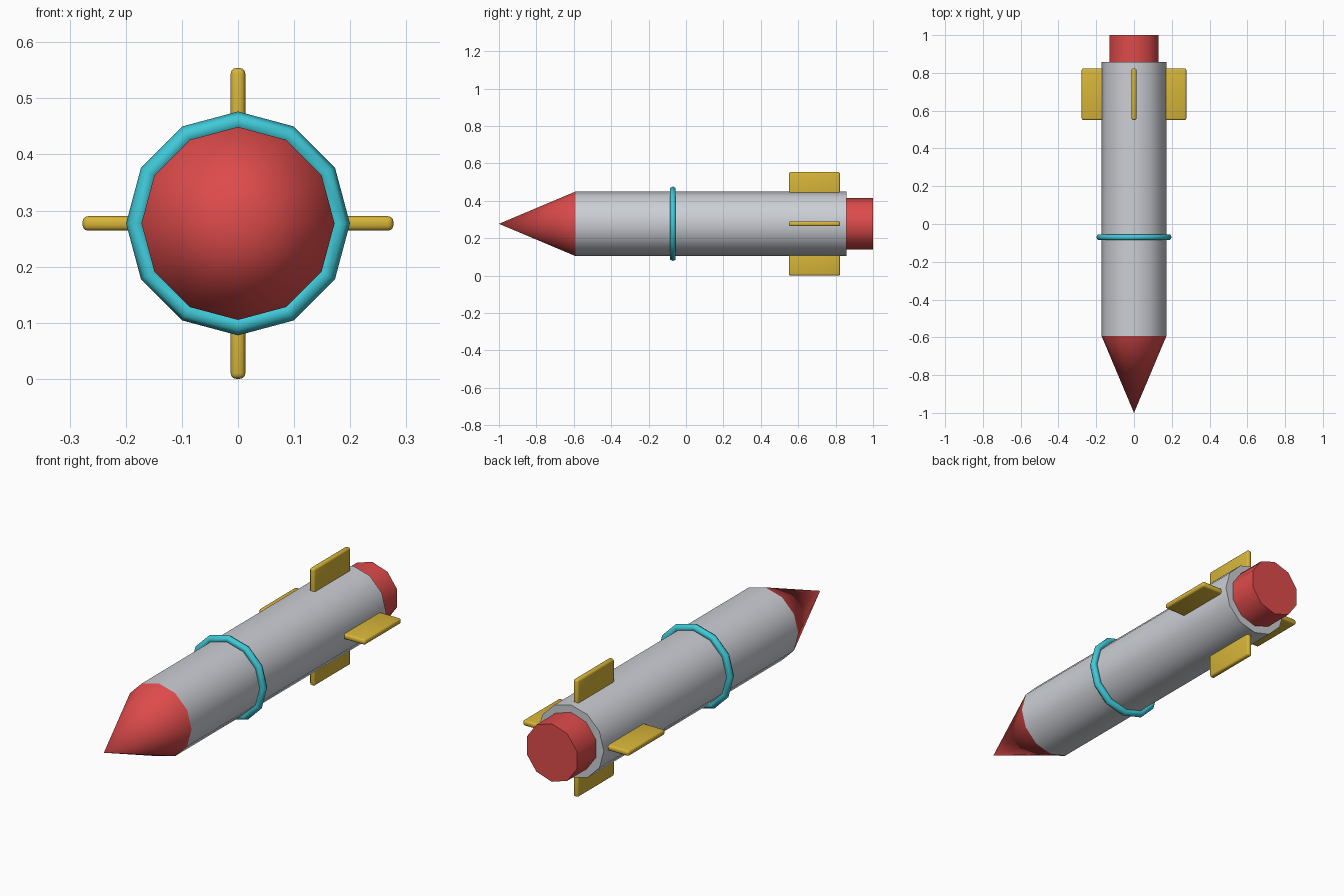
import bpy
import math

if "Cube" in bpy.data.objects:
    bpy.data.objects.remove(bpy.data.objects["Cube"])

AXIS_Z = 0.277          # height of the rocket's long axis
LIE_DOWN = (math.pi / 2, 0, 0)


def make_material(name, rgb):
    mat = bpy.data.materials.new(name)
    mat.use_nodes = True
    mat.diffuse_color = (*rgb, 1)
    mat.node_tree.nodes["Principled BSDF"].inputs["Base Color"].default_value = (*rgb, 1)
    return mat


red = make_material("red", (0.73, 0.07, 0.07))
grey = make_material("light grey", (0.60, 0.62, 0.66))
yellow = make_material("yellow", (0.68, 0.46, 0.04))
cyan = make_material("cyan", (0.05, 0.58, 0.68))


def finish(name, mat, angle):
    obj = bpy.context.object
    obj.name = obj.data.name = name
    obj.data.materials.append(mat)
    bpy.ops.object.shade_smooth_by_angle(angle=math.radians(angle))
    return obj


def tapered_tube(name, mat, sides, rear_radius, front_radius, front, rear):
    """Round part lying along y, from front to rear."""
    bpy.ops.mesh.primitive_cone_add(
        vertices=sides, radius1=rear_radius, radius2=front_radius,
        depth=rear - front, location=(0, (front + rear) / 2, AXIS_Z),
        rotation=LIE_DOWN)
    return finish(name, mat, 40)


# Fuselage, nose and engine
tapered_tube("body", grey, 12, 0.172, 0.172, -0.592, 0.858)
tapered_tube("nose_cone", red, 12, 0.172, 0, -1, -0.592)
tapered_tube("engine_nozzle", red, 10, 0.137, 0.137, 0.8, 1)

# Band around the body
bpy.ops.mesh.primitive_torus_add(
    major_segments=12, minor_segments=6, major_radius=0.182, minor_radius=0.0175,
    location=(0, -0.07, AXIS_Z), rotation=LIE_DOWN)
finish("body_ring", cyan, 70)

# Four rounded fins set around the tail
INNER, OUTER = 0.12, 0.277
for i, side in enumerate(("left", "top", "right", "bottom")):
    angle = i * math.pi / 2
    reach = (INNER + OUTER) / 2
    bpy.ops.mesh.primitive_cube_add(
        size=1, location=(reach * math.cos(angle), 0.687, AXIS_Z + reach * math.sin(angle)),
        rotation=(0, -angle, 0))
    fin = bpy.context.object
    fin.scale = (OUTER - INNER, 0.274, 0.026)
    bpy.ops.object.transform_apply(location=False, rotation=False, scale=True)
    bevel = fin.modifiers.new("rounded edges", "BEVEL")
    bevel.width = 0.01
    bevel.segments = 3
    bpy.ops.object.modifier_apply(modifier=bevel.name)
    finish(side + "_fin", yellow, 40)
